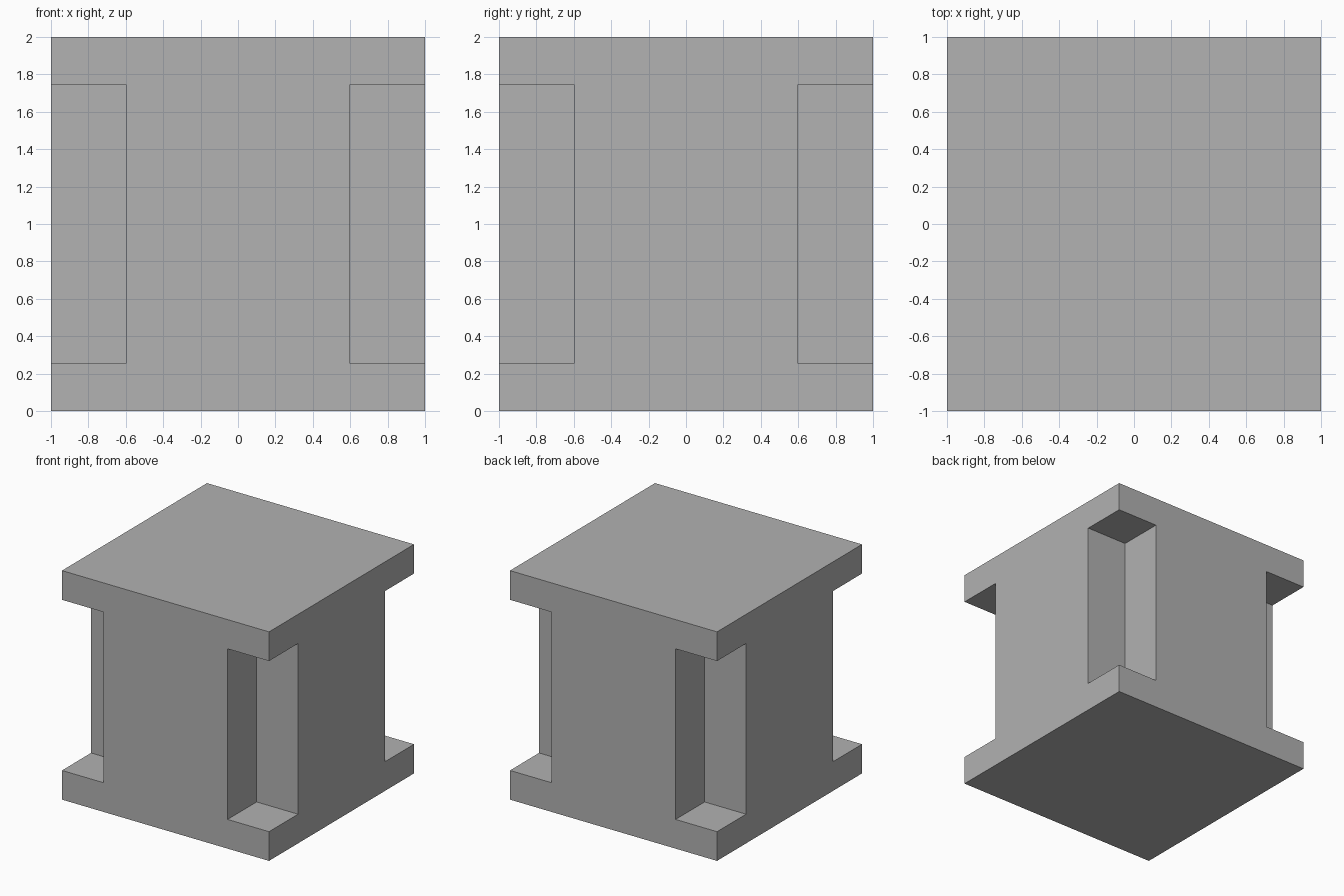
import bpy
import bmesh
from mathutils import Matrix

SIZE = 2.0        # edge of the cube
NOTCH = 0.4       # depth of each corner notch
PLATE = 0.255     # thickness of the top and bottom plates
OVERSHOOT = 0.2   # how far the cutters reach outside the cube

default = bpy.data.objects.get("Cube")
if default:
    bpy.data.objects.remove(default, do_unlink=True)

# Material
GREY = (0.445, 0.445, 0.445, 1.0)
grey = bpy.data.materials.new("plain_grey")
grey.use_nodes = True
grey.diffuse_color = GREY
grey.node_tree.nodes["Principled BSDF"].inputs["Base Color"].default_value = GREY


def make_boxes(name, boxes):
    """One object made of boxes, each given as (centre, dimensions)."""
    bm = bmesh.new()
    for centre, dims in boxes:
        matrix = Matrix.Translation(centre) @ Matrix.Diagonal((*dims, 1.0))
        bmesh.ops.create_cube(bm, size=1.0, matrix=matrix)
    mesh = bpy.data.meshes.new(name)
    bm.to_mesh(mesh)
    bm.free()
    mesh.materials.append(grey)
    obj = bpy.data.objects.new(name, mesh)
    bpy.context.collection.objects.link(obj)
    return obj


# Solid block
half = SIZE / 2
block = make_boxes("notched_block", [((0, 0, half), (SIZE, SIZE, SIZE))])

# Square bars that cut the four upright edges between the plates
width = NOTCH + OVERSHOOT
offset = half - NOTCH + width / 2
cutter = make_boxes("corner_cutter", [
    ((sx * offset, sy * offset, half), (width, width, SIZE - 2 * PLATE))
    for sx in (-1, 1) for sy in (-1, 1)])
cutter.hide_render = True

# Cut the notches, then drop the cutter
cut = block.modifiers.new("corner_notches", 'BOOLEAN')
cut.operation = 'DIFFERENCE'
cut.solver = 'EXACT'
cut.object = cutter
bpy.context.view_layer.objects.active = block
block.select_set(True)
bpy.ops.object.modifier_apply(modifier=cut.name)
bpy.data.objects.remove(cutter, do_unlink=True)
